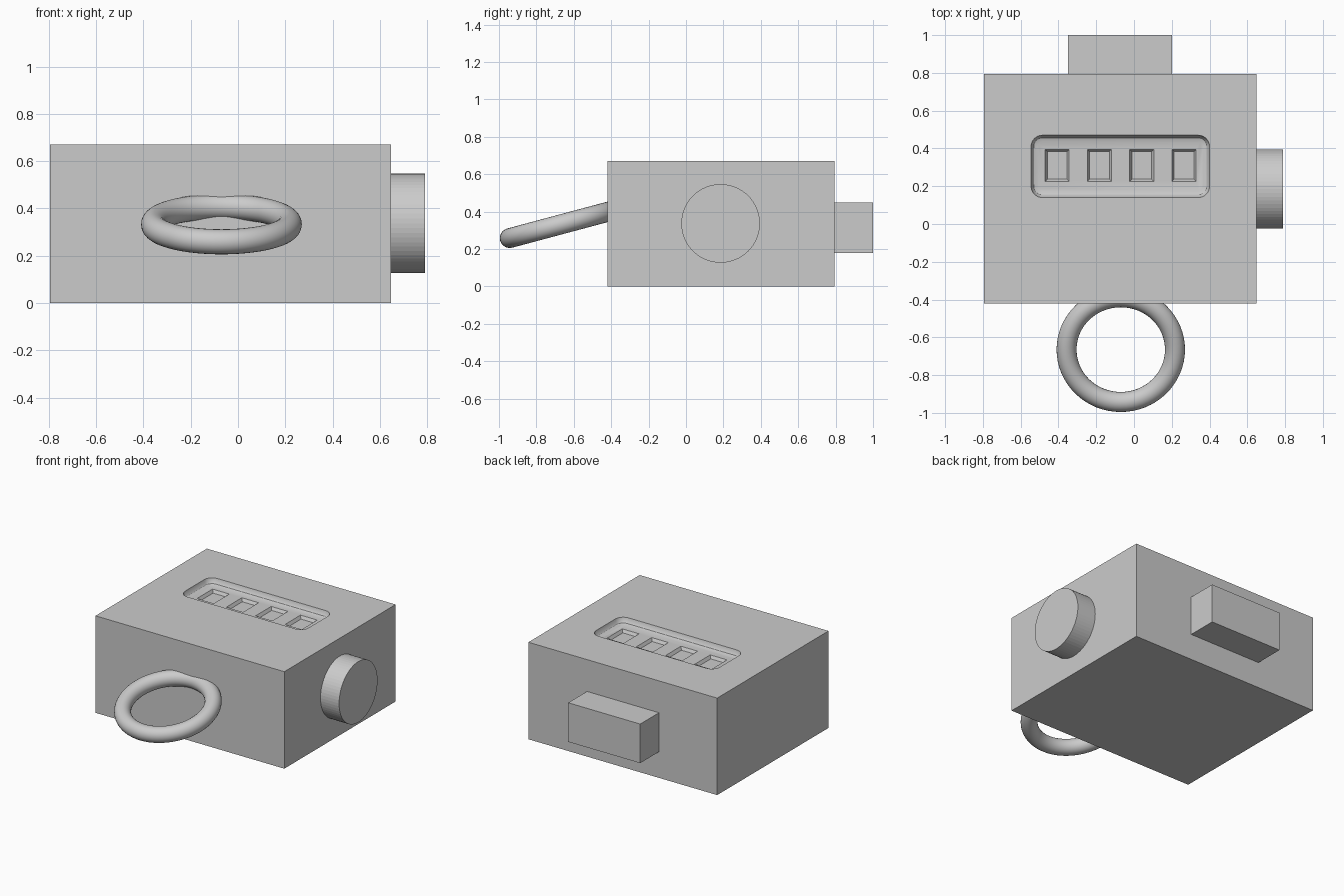
import bpy, bmesh, math

if "Cube" in bpy.data.objects:
    bpy.data.objects.remove(bpy.data.objects["Cube"])

grey = bpy.data.materials.new("plain_grey")
grey.diffuse_color = (0.6, 0.6, 0.6, 1)
grey.use_nodes = True
grey.node_tree.nodes["Principled BSDF"].inputs["Base Color"].default_value = grey.diffuse_color


def finish(name, bm):
    bmesh.ops.recalc_face_normals(bm, faces=bm.faces)
    mesh = bpy.data.meshes.new(name)
    bm.to_mesh(mesh)
    bm.free()
    mesh.materials.append(grey)
    obj = bpy.data.objects.new(name, mesh)
    bpy.context.collection.objects.link(obj)
    return obj


def add_loft(bm, loops):
    """Skin matching closed loops and cap both ends."""
    rings = [[bm.verts.new(p) for p in loop] for loop in loops]
    n = len(rings[0])
    for a, b in zip(rings, rings[1:]):
        for i in range(n):
            j = (i + 1) % n
            bm.faces.new((a[i], a[j], b[j], b[i]))
    bm.faces.new(rings[0])
    bm.faces.new(rings[-1])


def rect(x0, x1, y0, y1, z, off=0.0):
    return [(x0 + off, y0 + off, z), (x1 - off, y0 + off, z),
            (x1 - off, y1 - off, z), (x0 + off, y1 - off, z)]


def round_rect(x0, x1, y0, y1, z, off, radius, steps=8):
    r = max(radius - off, 0.006)
    pts = []
    for k, (x, y, _) in enumerate(rect(x0, x1, y0, y1, z, off + r)):
        for s in range(steps + 1):
            a = math.pi + (k + s / steps) * math.pi / 2
            pts.append((x + r * math.cos(a), y + r * math.sin(a), z))
    return pts


def box(name, x0, x1, y0, y1, z0, z1):
    bm = bmesh.new()
    add_loft(bm, [rect(x0, x1, y0, y1, z) for z in (z0, z1)])
    return finish(name, bm)


def activate(obj):
    bpy.ops.object.select_all(action='DESELECT')
    obj.select_set(True)
    bpy.context.view_layer.objects.active = obj


def cut(obj, cutter):
    cutter.hide_render = True
    mod = obj.modifiers.new("cut", 'BOOLEAN')
    mod.operation = 'DIFFERENCE'
    mod.solver = 'EXACT'
    mod.object = cutter
    activate(obj)
    bpy.ops.object.modifier_apply(modifier=mod.name)
    bpy.data.objects.remove(cutter)


# Main housing
TOP, DEPTH = 0.67, 0.04
body = box("housing", -0.795, 0.648, -0.42, 0.795, 0, TOP)

# Rounded display recess with filleted walls
bm = bmesh.new()
levels = [(-0.04, 0), (0, 0), (0.02, 0.005), (0.033, 0.015), (DEPTH, 0.035)]
add_loft(bm, [round_rect(-0.545, 0.40, 0.14, 0.47, TOP - d, off, 0.06)
              for d, off in levels])
cut(body, finish("recess_cutter", bm))

# Four digit wells in the recess floor
bm = bmesh.new()
floor = TOP - DEPTH
for i in range(4):
    cx = -0.407 + 0.224 * i
    add_loft(bm, [rect(cx - 0.064, cx + 0.064, 0.225, 0.395, floor + dz, off)
                  for dz, off in ((0.03, 0), (0, 0), (-0.02, 0.012))])
cut(body, finish("digit_well_cutter", bm))
activate(body)
bpy.ops.object.shade_smooth_by_angle(angle=math.radians(30))

# Push lever block on the back
box("lever_block", -0.35, 0.20, 0.78, 1.0, 0.18, 0.45)

# Reset knob on the right side
bpy.ops.mesh.primitive_cylinder_add(vertices=64, radius=0.21, depth=0.16,
                                    location=(0.71, 0.185, 0.337),
                                    rotation=(0, math.pi / 2, 0))
knob = bpy.context.object
knob.name = "reset_knob"
knob.data.materials.append(grey)

# Tilted finger ring at the front
bpy.ops.mesh.primitive_torus_add(major_radius=0.287, minor_radius=0.053,
                                 major_segments=64, minor_segments=24,
                                 location=(-0.07, -0.665, 0.333),
                                 rotation=(math.radians(15), 0, 0))
ring = bpy.context.object
ring.name = "finger_ring"
ring.data.materials.append(grey)
bpy.ops.object.shade_smooth()
